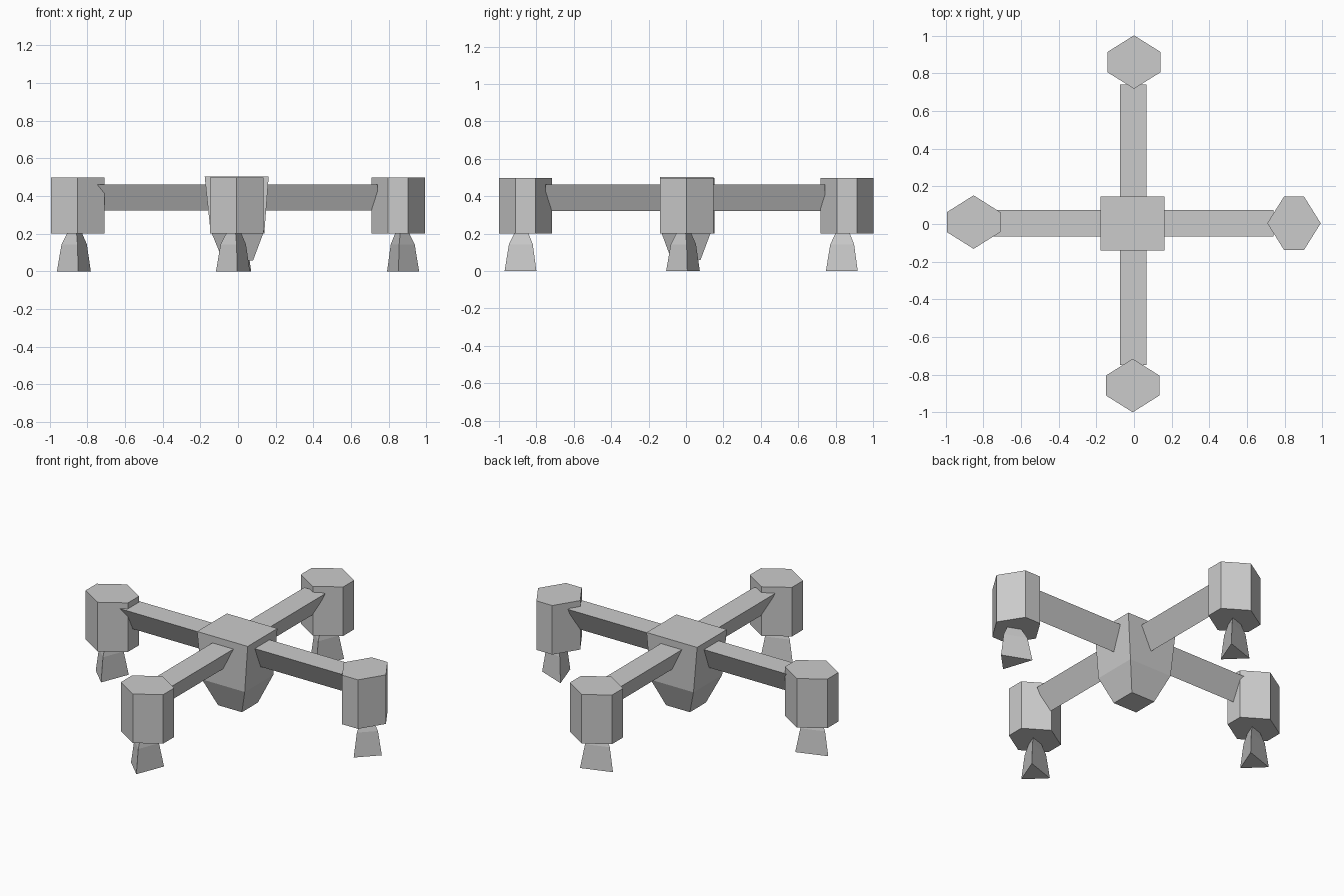
import bpy, bmesh
from mathutils import Matrix

if "Cube" in bpy.data.objects:
    bpy.data.objects.remove(bpy.data.objects["Cube"])


def loft(name, rings, matrix=Matrix()):
    """Closed flat-faced solid through matching rings of points, bottom to top."""
    bm = bmesh.new()
    loops = [[bm.verts.new(matrix @ Matrix.Translation(p).translation) for p in ring]
             for ring in rings]
    n = len(loops[0])
    for low, high in zip(loops, loops[1:]):
        for i in range(n):
            j = (i + 1) % n
            bm.faces.new((low[i], low[j], high[j], high[i]))
    bm.faces.new(loops[0][::-1])
    bm.faces.new(loops[-1])
    bmesh.ops.recalc_face_normals(bm, faces=bm.faces)
    mesh = bpy.data.meshes.new(name)
    bm.to_mesh(mesh)
    bm.free()
    obj = bpy.data.objects.new(name, mesh)
    bpy.context.collection.objects.link(obj)
    return obj


def rect(x0, x1, y0, y1, z):
    return [(x0, y0, z), (x1, y0, z), (x1, y1, z), (x0, y1, z)]


# Central hull: slightly flared box with a tapered keel
loft("hull", [rect(-0.08, 0.08, -0.077, 0.077, 0.058),
              rect(-0.147, 0.141, -0.137, 0.138, 0.22),
              rect(-0.177, 0.163, -0.14, 0.146, 0.504)])

# Crossed beams: triangular section, flat side up
for name, turn in (("side_beam", 0), ("long_beam", 90)):
    section = [(-0.067, 0.462), (0.074, 0.462), (0.004, 0.322)]
    ends = [[(x, y, z) for y, z in section] for x in (-0.75, 0.742)]
    loft(name, ends, Matrix.Rotation(turn * 0.0174533, 4, 'Z'))

# Pod and foot shapes, relative to the pod centre
R, S = 0.142, 0.053
HEX = [(0, -R), (R, -S), (R, S), (0, R), (-R, S), (-R, -S)]
TRI = [(0.003, -0.112), (0.07, 0.058), (-0.11, -0.002)]
CX = sum(p[0] for p in TRI) / 3
CY = sum(p[1] for p in TRI) / 3
FOOT_STEPS = [(0.0, 1.0), (0.143, 0.75), (0.21, 0.4)]   # height, scale

for side, x, y, turn in (("front", -0.007, -0.858, 0), ("back", 0, 0.86, 0),
                         ("left", -0.852, 0.01, 0), ("right", 0.85, 0.004, 90)):
    place = Matrix.Translation((x, y, 0)) @ Matrix.Rotation(turn * 0.0174533, 4, 'Z')
    # Hexagonal pod
    loft(side + "_pod", [[(px, py, z) for px, py in HEX] for z in (0.2, 0.498)], place)
    # Three-sided foot, pinched at the top
    loft(side + "_foot", [[(CX + (px - CX) * s, CY + (py - CY) * s, z) for px, py in TRI]
                          for z, s in FOOT_STEPS], place)
